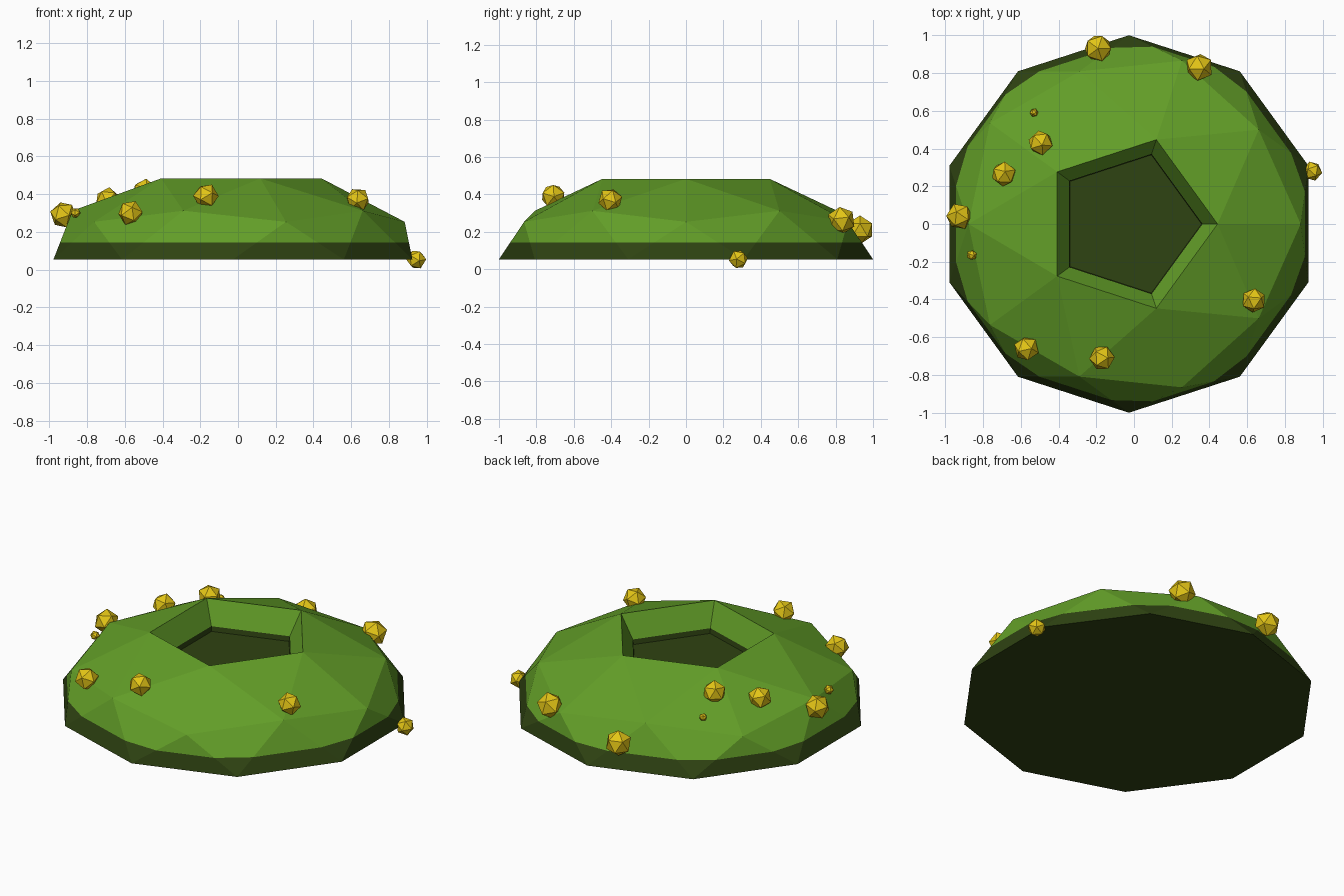
import bpy, bmesh, math
from mathutils import Vector

if "Cube" in bpy.data.objects:
    bpy.data.objects.remove(bpy.data.objects["Cube"])

CX = -0.027  # body centre in x


def material(name, rgb):
    m = bpy.data.materials.new(name)
    m.diffuse_color = (*rgb, 1)
    m.use_nodes = True
    m.node_tree.nodes["Principled BSDF"].inputs["Base Color"].default_value = m.diffuse_color
    return m


GREEN = material("leaf green", (0.125, 0.345, 0.021))
DARK = material("dark green", (0.028, 0.056, 0.006))
YELLOW = material("yellow", (0.77, 0.56, 0.008))


def ring(bm, n, r, z, start=0):
    return [bm.verts.new((CX + r * math.cos(math.radians(start + 360 * i / n)),
                          r * math.sin(math.radians(start + 360 * i / n)), z))
            for i in range(n)]


def finish(bm, name, mats):
    me = bpy.data.meshes.new(name)
    bm.to_mesh(me)
    bm.free()
    for m in mats:
        me.materials.append(m)
    ob = bpy.data.objects.new(name, me)
    bpy.context.collection.objects.link(ob)
    return ob


# Faceted half-dome body: hull of geodesic rings
bm = bmesh.new()
rim = ring(bm, 5, 0.47, 0.483)
ring(bm, 5, 0.85, 0.312, 36)
ring(bm, 5, 0.91, 0.253)
ring(bm, 10, 1.0, 0.053, 18)
bmesh.ops.convex_hull(bm, input=bm.verts[:])
bm.normal_update()

# Open the top and sink a tapered five-sided mouth
top = [f for f in bm.faces if all(v in rim for v in f.verts)]
bmesh.ops.delete(bm, geom=top, context='FACES')
lip = ring(bm, 5, 0.39, 0.345)
floor = ring(bm, 5, 0.385, 0.315)
for a, b in ((rim, lip), (lip, floor)):
    for i in range(5):
        j = (i + 1) % 5
        bm.faces.new((a[i], a[j], b[j], b[i]))
bm.faces.new(floor)

# Dark band around the foot, dark underside and mouth floor
bmesh.ops.bisect_plane(bm, geom=bm.verts[:] + bm.edges[:] + bm.faces[:],
                       plane_co=(0, 0, 0.143), plane_no=(0, 0, 1))
bmesh.ops.recalc_face_normals(bm, faces=bm.faces[:])
for f in bm.faces:
    c = f.calc_center_median()
    inside = Vector((c.x - CX, c.y)).length < 0.37 and c.z < 0.35
    f.material_index = 1 if c.z < 0.143 or inside else 0
finish(bm, "body", [GREEN, DARK])

# Yellow warts scattered over the body: x, y, z, radius
warts = [
    (-0.19, 0.93, 0.21, 0.077), (0.345, 0.83, 0.26, 0.077),
    (-0.53, 0.59, 0.33, 0.023), (-0.495, 0.43, 0.415, 0.068),
    (-0.69, 0.265, 0.37, 0.068), (-0.925, 0.04, 0.29, 0.072),
    (-0.86, -0.165, 0.30, 0.028), (-0.57, -0.66, 0.30, 0.068),
    (-0.17, -0.71, 0.39, 0.068), (0.635, -0.405, 0.37, 0.066),
    (0.945, 0.28, 0.053, 0.053),
]
for i, (x, y, z, r) in enumerate(warts):
    bm = bmesh.new()
    bmesh.ops.create_icosphere(bm, subdivisions=1, radius=r)
    ob = finish(bm, f"wart_{i + 1}", [YELLOW])
    ob.location = (x, y, z)
    ob.rotation_euler = (0.3 * i, 0.2 * i, 0.7 * i)
